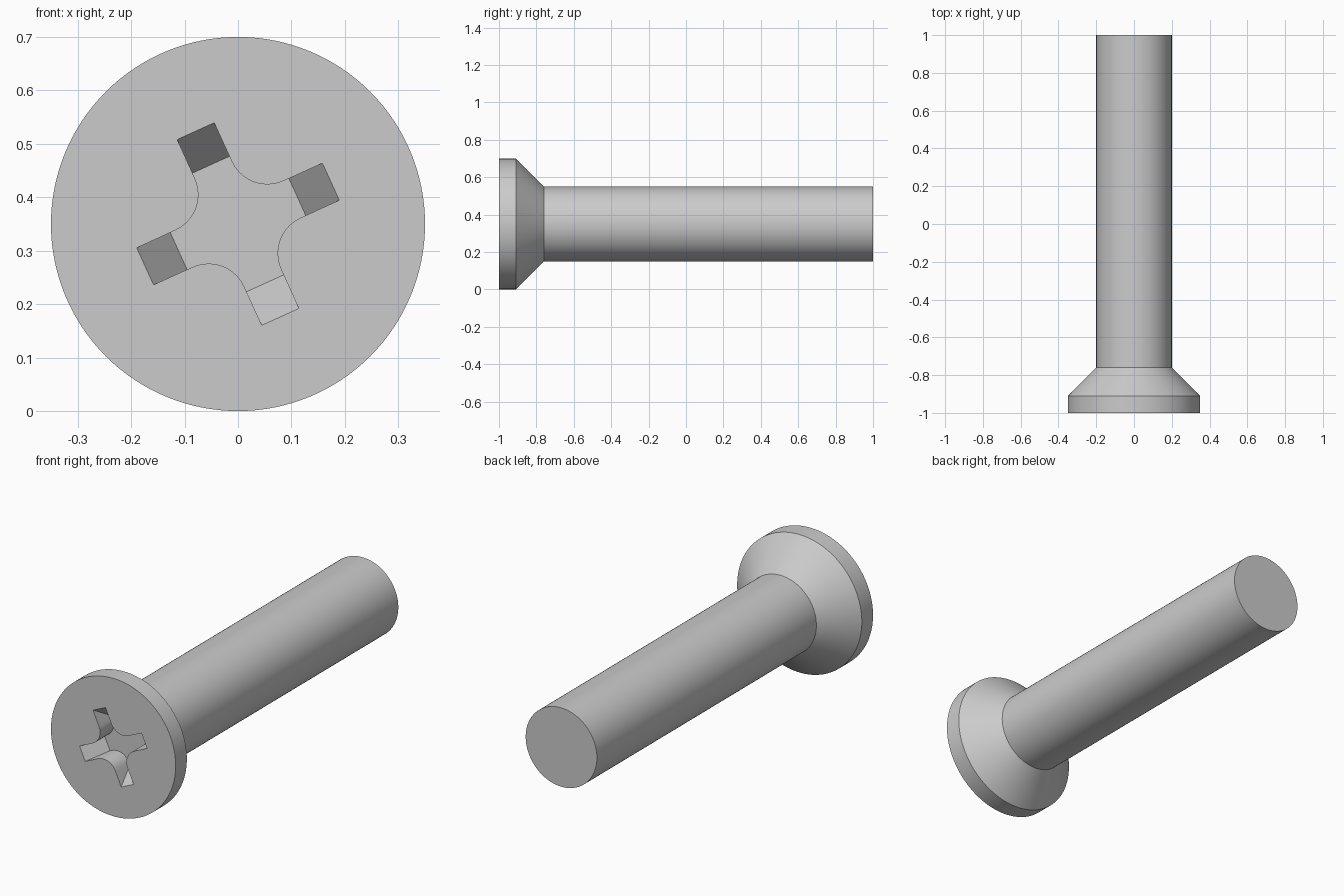
import bpy, bmesh
from math import sin, cos, pi, radians
from mathutils import Vector, Matrix

cube = bpy.data.objects.get("Cube")
if cube:
    bpy.data.objects.remove(cube, do_unlink=True)

AXIS_Z = 0.35
SEGMENTS = 128

steel = bpy.data.materials.new("grey_steel")
steel.use_nodes = True
steel.diffuse_color = (0.6, 0.6, 0.6, 1)
steel.node_tree.nodes["Principled BSDF"].inputs["Base Color"].default_value = steel.diffuse_color


def loft(name, rings):
    """Join matching rings of points into a closed solid."""
    bm = bmesh.new()
    loops = [[bm.verts.new(p) for p in ring] for ring in rings]
    n = len(loops[0])
    for a, b in zip(loops, loops[1:]):
        for i in range(n):
            j = (i + 1) % n
            bm.faces.new((a[i], a[j], b[j], b[i]))
    bm.faces.new(loops[0])
    bm.faces.new(loops[-1])
    bmesh.ops.recalc_face_normals(bm, faces=bm.faces)
    mesh = bpy.data.meshes.new(name)
    bm.to_mesh(mesh)
    bm.free()
    mesh.materials.append(steel)
    obj = bpy.data.objects.new(name, mesh)
    bpy.context.collection.objects.link(obj)
    return obj


def circle(radius, y):
    angles = [2 * pi * i / SEGMENTS for i in range(SEGMENTS)]
    return [(radius * cos(a), y, AXIS_Z + radius * sin(a)) for a in angles]


def cross(reach, y, half=0.038, fillet=0.073, steps=10):
    """Four-armed outline with rounded inner corners."""
    centre = half + fillet
    arm = [Vector((reach, -half)), Vector((reach, half))]
    for i in range(steps + 1):
        a = -pi / 2 - (pi / 2) * i / steps
        arm.append(Vector((centre + fillet * cos(a), centre + fillet * sin(a))))
    points = []
    for k in range(4):
        turn = Matrix.Rotation(radians(24.5) + k * pi / 2, 2)
        points += [turn @ p for p in arm]
    return [(p.x, y, AXIS_Z + p.y) for p in points]


# Countersunk head and plain shaft
bolt = loft("countersunk_bolt", [circle(0.35, -1), circle(0.35, -0.91),
                                 circle(0.2, -0.76), circle(0.2, 1)])

# Driver recess: arm ends slope inward to a flat floor
DEPTH, OVER, TOP, FLOOR = 0.11, 0.05, 0.191, 0.122
slope = (TOP - FLOOR) / DEPTH
cutter = loft("recess_cutter", [cross(TOP + slope * OVER, -1 - OVER),
                                cross(FLOOR, -1 + DEPTH)])
cutter.hide_render = True

cut = bolt.modifiers.new("recess", "BOOLEAN")
cut.operation = "DIFFERENCE"
cut.solver = "EXACT"
cut.object = cutter
bpy.ops.object.select_all(action="DESELECT")
bpy.context.view_layer.objects.active = bolt
bolt.select_set(True)
bpy.ops.object.modifier_apply(modifier=cut.name)
bpy.data.objects.remove(cutter, do_unlink=True)

bpy.ops.object.shade_smooth_by_angle(angle=radians(25))
